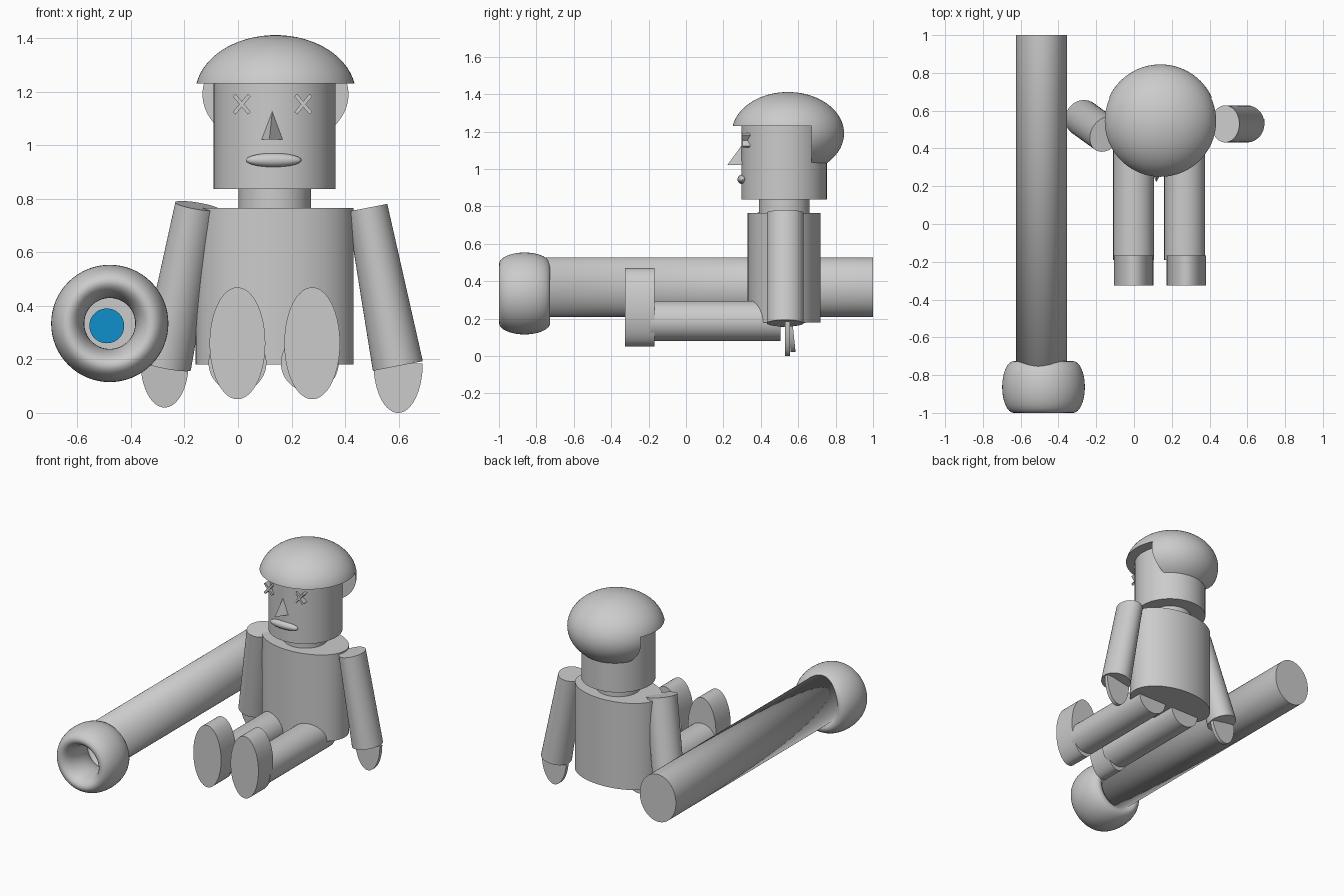
import bpy, bmesh
from math import sin, cos, pi, radians
from mathutils import Vector, Matrix

if "Cube" in bpy.data.objects:
    bpy.data.objects.remove(bpy.data.objects["Cube"])


def finish(name, bm, smooth=True):
    bmesh.ops.recalc_face_normals(bm, faces=bm.faces)
    me = bpy.data.meshes.new(name)
    bm.to_mesh(me)
    bm.free()
    if smooth:
        me.polygons.foreach_set("use_smooth", [True] * len(me.polygons))
        me.set_sharp_from_angle(angle=radians(35))
    ob = bpy.data.objects.new(name, me)
    bpy.context.collection.objects.link(ob)
    return ob


def tube(name, p0, p1, r0, r1=None, u=(1, 0, 0), n=64, open_start=False):
    """Elliptical cylinder from p0 to p1; r = (radius along u, radius across u)."""
    p0, p1 = Vector(p0), Vector(p1)
    w = (p1 - p0).normalized()
    u = Vector(u)
    u = (u - w * u.dot(w)).normalized()
    v = w.cross(u)
    bm = bmesh.new()
    rings = []
    for p, (a, b) in ((p0, r0), (p1, r1 or r0)):
        rings.append([bm.verts.new(p + u * a * cos(2 * pi * i / n) + v * b * sin(2 * pi * i / n))
                      for i in range(n)])
    for i in range(n):
        j = (i + 1) % n
        bm.faces.new((rings[0][i], rings[0][j], rings[1][j], rings[1][i]))
    if not open_start:
        bm.faces.new(rings[0])
    bm.faces.new(rings[1])
    return finish(name, bm)


def ellipsoid(name, c, r, n=64):
    bm = bmesh.new()
    bmesh.ops.create_uvsphere(bm, u_segments=n, v_segments=n // 2, radius=1,
                              matrix=Matrix.Translation(c) @ Matrix.Diagonal((*r, 1)))
    return finish(name, bm)


def box(name, c, size, rot=0):
    bm = bmesh.new()
    bmesh.ops.create_cube(bm, size=1, matrix=Matrix.Translation(c) @ Matrix.Rotation(rot, 4, 'Y')
                          @ Matrix.Diagonal((*size, 1)))
    return finish(name, bm, False)


def hand(name, c, rx, rz, lean=0, n=32):
    """Thin half-ellipse hanging below c."""
    bm = bmesh.new()
    f = bm.faces.new([bm.verts.new((c[0] + rx * cos(pi * i / n), c[1] - .013 + lean * sin(pi * i / n),
                                    c[2] - rz * sin(pi * i / n))) for i in range(n + 1)])
    ext = bmesh.ops.extrude_face_region(bm, geom=[f])["geom"]
    bmesh.ops.translate(bm, vec=(0, .026, 0), verts=[g for g in ext if isinstance(g, bmesh.types.BMVert)])
    return finish(name, bm)


# Body
CX, CY = .137, .525
tube("torso", (CX, CY, .18), (CX, CY, .765), (.295, .195))
tube("neck", (CX, CY, .75), (CX, CY, .85), (.135, .135))
tube("head", (CX, CY, .837), (CX, CY, 1.26), (.228, .228))

# Hair: flattened ball cut away over the face
hair = ellipsoid("hair", (.14, .545, 1.19), (.3, .3, .221), 96)
cutter = box("hair_cutter", (.14, .17, .73), (2, 1, 1))
cutter.hide_render = True
cutter.hide_viewport = True
mod = hair.modifiers.new("cut", 'BOOLEAN')
mod.operation = 'DIFFERENCE'
mod.solver = 'EXACT'
mod.object = cutter

# Arms and hands
tube("right_arm", (.483, .53, .766), (.597, .53, .175), (.076, .098), (.095, .098))
tube("left_arm", (-.152, .475, .773), (-.27, .56, .178), (.078, .098), (.095, .098), u=(-.85, .5, 0))
hand("right_hand", (.598, .542, .185), .092, .185)
hand("left_hand", (-.274, .555, .19), .09, .17, .018)

# Legs and upright oval feet
for side, lx, fx in (("left", -.002, -.002), ("right", .268, .277)):
    tube(side + "_leg", (lx, .506, .187), (lx, -.19, .187), (.108, .108))
    tube(side + "_foot", (fx, -.168, .26), (fx, -.326, .26), (.104, .209))

# Crossed eyes
for side, x in (("left", .014), ("right", .244)):
    for k in (-1, 1):
        box(f"{side}_eye_bar_{'ab'[k > 0]}", (x, .325, 1.153), (.014, .044, .088), k * radians(40))

# Nose: three-sided wedge
bm = bmesh.new()
vs = [bm.verts.new(p) for p in ((.085, .312, 1.022), (.175, .312, 1.022), (.128, .297, 1.125), (.117, .222, 1.022))]
for f in ((0, 1, 2), (0, 1, 3), (1, 2, 3), (0, 2, 3)):
    bm.faces.new([vs[i] for i in f])
finish("nose", bm, False)

# Mouth
ellipsoid("mouth", (.133, .302, .944), (.104, .027, .026), 32)

# Long barrel, open at the front
barrel = tube("barrel", (-.49, -.78, .367), (-.49, 1, .367), (.135, .16), open_start=True)
sol = barrel.modifiers.new("wall", 'SOLIDIFY')
sol.thickness = .01
sol.offset = -1

# Muzzle: ring stretched along the barrel
bm = bmesh.new()
N, M = 64, 32
grid = []
for i in range(N):
    a = 2 * pi * i / N
    row = []
    for j in range(M):
        b = 2 * pi * j / M
        r = .157 + .062 * cos(b)
        row.append(bm.verts.new((-.479 + r * cos(a), -.863 + .137 * sin(b), .334 + r * sin(a))))
    grid.append(row)
for i in range(N):
    for j in range(M):
        i2, j2 = (i + 1) % N, (j + 1) % M
        bm.faces.new((grid[i][j], grid[i2][j], grid[i2][j2], grid[i][j2]))
finish("muzzle", bm)

# Blue disc deep inside the barrel
disc = tube("blue_disc", (-.49, .97, .325), (-.49, .99, .325), (.065, .065), n=48)
blue = bpy.data.materials.new("blue")
blue.diffuse_color = (.005, .28, .6, 1)
blue.use_nodes = True
blue.node_tree.nodes["Principled BSDF"].inputs["Base Color"].default_value = blue.diffuse_color
disc.data.materials.append(blue)
